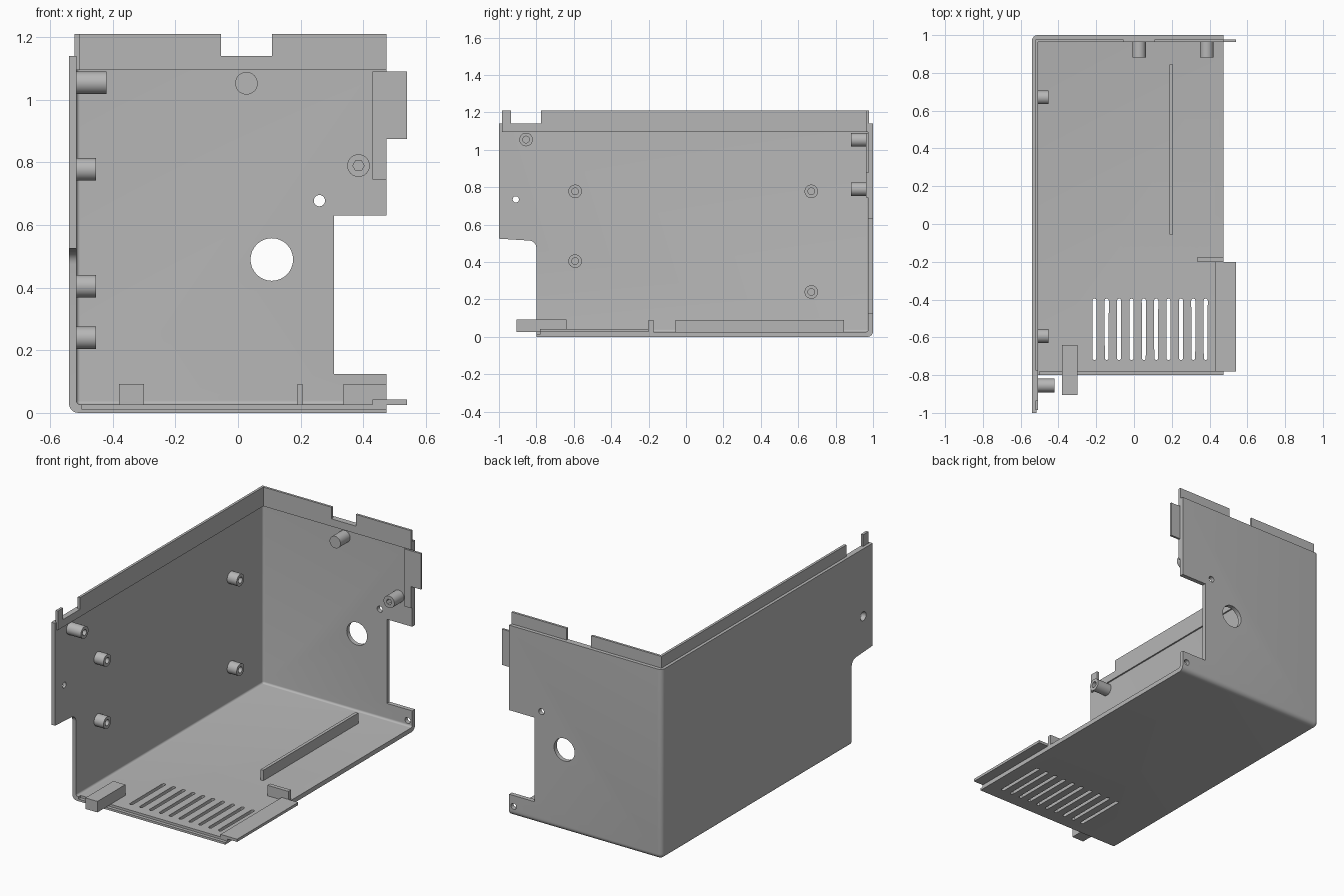
import bpy, bmesh, math

default = bpy.data.objects.get("Cube")
if default:
    bpy.data.objects.remove(default, do_unlink=True)

grey = bpy.data.materials.new("plain grey")
grey.use_nodes = True
colour = (0.47, 0.47, 0.47, 1)
grey.diffuse_color = colour
grey.node_tree.nodes["Principled BSDF"].inputs["Base Color"].default_value = colour


def place(axis, a, b, t):
    """Put a 2D point (a, b) at depth t along the axis."""
    return {"X": (t, a, b), "Y": (a, t, b), "Z": (a, b, t)}[axis]


def make(name, bm):
    bmesh.ops.recalc_face_normals(bm, faces=bm.faces)
    mesh = bpy.data.meshes.new(name)
    bm.to_mesh(mesh)
    bm.free()
    mesh.materials.append(grey)
    obj = bpy.data.objects.new(name, mesh)
    bpy.context.collection.objects.link(obj)
    return obj


def prism(name, axis, lo, hi, points, end_points=None):
    bm = bmesh.new()
    start = [bm.verts.new(place(axis, a, b, lo)) for a, b in points]
    end = [bm.verts.new(place(axis, a, b, hi)) for a, b in (end_points or points)]
    bm.faces.new(start)
    bm.faces.new(end[::-1])
    for i in range(len(start)):
        j = (i + 1) % len(start)
        bm.faces.new((start[i], end[i], end[j], start[j]))
    return make(name, bm)


def circle(a, b, r, n=32):
    return [(a + r * math.cos(math.tau * i / n), b + r * math.sin(math.tau * i / n))
            for i in range(n)]


def box(name, x0, x1, y0, y1, z0, z1, round_edges=0):
    obj = prism(name, "Z", z0, z1, [(x0, y0), (x1, y0), (x1, y1), (x0, y1)])
    if round_edges:
        # Round the three edges meeting at the left, back, bottom corner
        bm = bmesh.new()
        bm.from_mesh(obj.data)
        at = lambda v: (abs(v.co.x - x0) < 1e-4) + (abs(v.co.y - y1) < 1e-4) + (abs(v.co.z - z0) < 1e-4)
        corner = next(v for v in bm.verts if at(v) == 3)
        bmesh.ops.bevel(bm, geom=list(corner.link_edges), offset=round_edges,
                        segments=6, profile=0.5, affect="EDGES")
        bm.to_mesh(obj.data)
        bm.free()
    return obj


def cut(target, cutter):
    cutter.hide_render = True
    mod = target.modifiers.new("cut", "BOOLEAN")
    mod.operation = "DIFFERENCE"
    mod.solver = "EXACT"
    mod.object = cutter
    bpy.context.view_layer.objects.active = target
    bpy.ops.object.modifier_apply(modifier=mod.name)
    bpy.data.objects.remove(cutter, do_unlink=True)


# Corner shell: floor, left wall and back wall
L, R, TOP = -0.54, 0.475, 1.14
IN_X, IN_Y, FLOOR = -0.516, 0.974, 0.027
shell = box("shell", L, R, -1, 1, 0, TOP, 0.03)
cut(shell, box("cavity", IN_X, 1, -2, IN_Y, FLOOR, 2, 0.012))

# Front recess below the wall, with a rounded inner corner
arc = [(-0.84 + 0.04 * math.cos(math.radians(d)), 0.475 + 0.04 * math.sin(math.radians(d)))
       for d in range(0, 91, 15)]
cut(shell, prism("front_recess", "X", -1, 1,
                 [(-1.2, -0.2), (-0.8, -0.2)] + arc + [(-1, 0.525), (-1.2, 0.53)]))
cut(shell, box("back_notch", 0.307, 1, 0.8, 1.2, 0.125, 0.63))
cut(shell, box("front_rabbet", -0.5, 1, -0.9, -0.78, 0.013, 0.2))

# Holes through the back wall, and a countersunk one in the left wall
for x, z, r in ((0.108, 0.49, 0.068), (0.26, 0.678, 0.018), (0.445, 0.06, 0.018)):
    cut(shell, prism("hole", "Y", 0.9, 1.1, circle(x, z, r)))
cut(shell, prism("countersink", "X", -0.55, -0.505,
                 circle(-0.91, 0.735, 0.031), circle(-0.91, 0.735, 0.012)))

# Row of rounded ventilation slots in the floor
for i in range(10):
    x, r = -0.21 + i * 0.0655, 0.011
    ring = circle(x, 0, r, 16)
    slot = [(a, b + (-0.406 if k <= 8 else -0.709)) for k, (a, b) in enumerate(ring)]
    cut(shell, prism("slot", "Z", -0.1, 0.1, slot))

# Raised lips along the tops of both walls
left_lip = box("left_lip", -0.522, -0.507, -0.985, 0.978, 1.095, 1.21)
cut(left_lip, box("lip_gap", -1, 0, -0.935, -0.775, TOP, 2))
back_lip = box("back_lip", -0.522, R, 0.964, 0.978, 1.095, 1.21)
cut(back_lip, box("lip_gap", -0.055, 0.108, 0.5, 1.5, TOP, 2))


# Mounting posts with blind holes
def post(name, axis, lo, hi, a, b, tip, sides=24):
    obj = prism(name, axis, lo, hi, circle(a, b, 0.036))
    if sides:
        d = 0.06 if tip == hi else -0.06
        ends = sorted((tip - d, tip + d))
        cut(obj, prism("bore", axis, *ends, circle(a, b, 0.018, sides)))
    return obj


round_parts = [shell]
for y, z, tip in ((-0.855, 1.055, -0.42), (-0.593, 0.778, -0.453), (-0.593, 0.405, -0.453),
                  (0.67, 0.778, -0.453), (0.67, 0.24, -0.453)):
    round_parts.append(post("left_post", "X", -0.525, tip, y, z, tip))
round_parts.append(post("back_peg", "Y", 0.882, 0.985, 0.027, 1.053, 0.882, 0))
round_parts.append(post("back_post", "Y", 0.882, 0.985, 0.385, 0.79, 0.882, 6))

# Ribs and tabs on the floor
box("front_block", -0.38, -0.3, -0.905, -0.64, 0.026, 0.092)
box("long_rib", 0.188, 0.207, -0.055, 0.845, 0.02, 0.09)
box("short_rib", 0.335, R, -0.2, -0.175, 0.02, 0.09)
box("floor_tab", 0.43, 0.54, -0.78, -0.2, 0.026, 0.042)

# Stepped tab on the back wall
prism("back_tab", "Y", 0.963, 0.976,
      [(0.43, 0.745), (R, 0.745), (R, 0.875), (0.54, 0.875), (0.54, 1.09), (0.43, 1.09)])

# Smooth shading on curved parts
bpy.ops.object.select_all(action="DESELECT")
for obj in round_parts:
    obj.select_set(True)
bpy.context.view_layer.objects.active = shell
bpy.ops.object.shade_smooth_by_angle(angle=math.radians(30))
